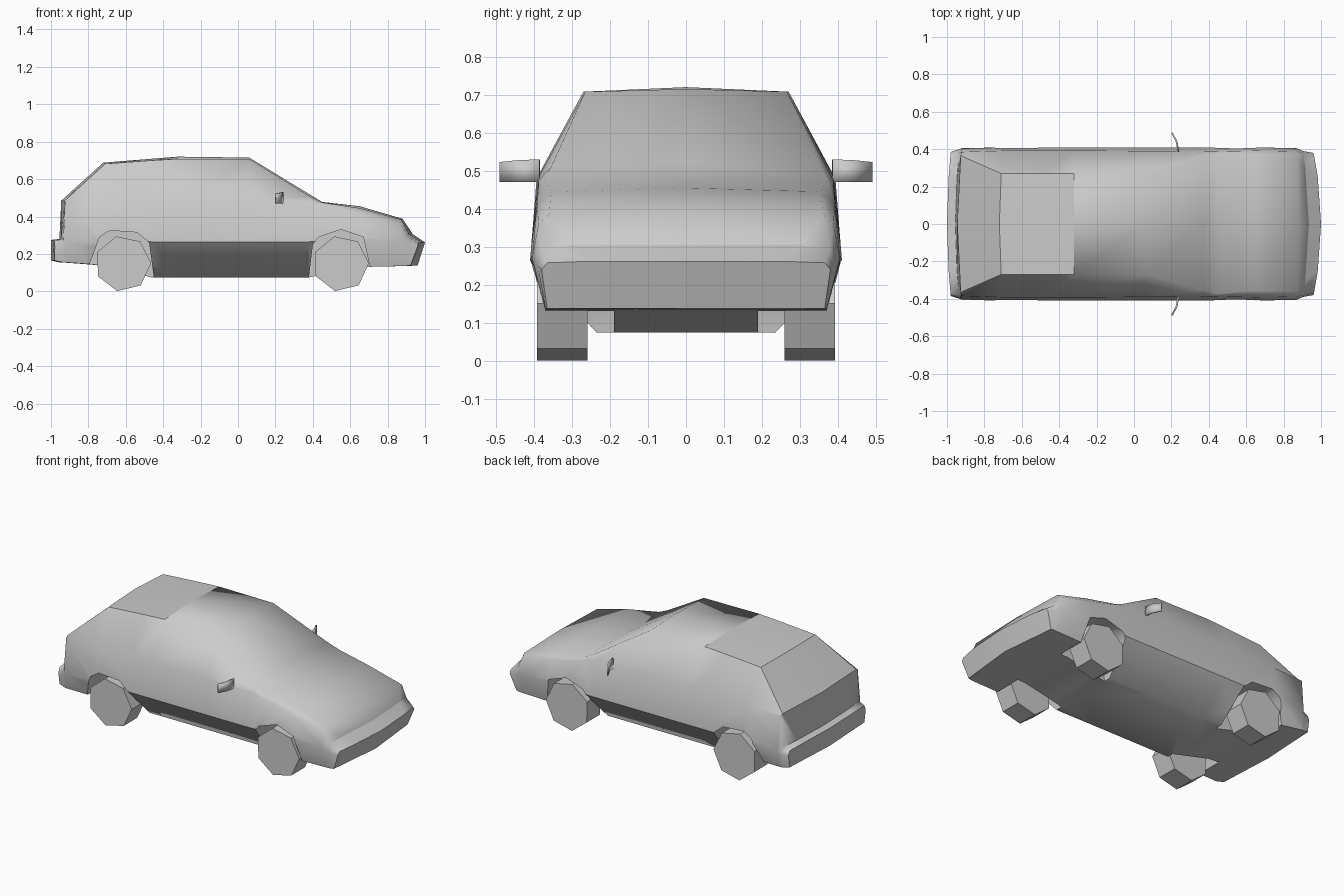
import bpy, bmesh, math

cube = bpy.data.objects.get("Cube")
if cube:
    bpy.data.objects.remove(cube)

GREY = (0.6, 0.6, 0.6, 1)
paint = bpy.data.materials.new("plain_grey")
paint.use_nodes = True
paint.diffuse_color = GREY
paint.node_tree.nodes["Principled BSDF"].inputs["Base Color"].default_value = GREY


def make(name, bm):
    bmesh.ops.recalc_face_normals(bm, faces=bm.faces)
    mesh = bpy.data.meshes.new(name)
    bm.to_mesh(mesh)
    bm.free()
    obj = bpy.data.objects.new(name, mesh)
    bpy.context.collection.objects.link(obj)
    mesh.materials.append(paint)
    return obj


def prism(name, outline, y0, y1):
    """Extrude an x-z outline between two y values."""
    bm = bmesh.new()
    rings = [[bm.verts.new((x, y, z)) for x, z in outline] for y in (y0, y1)]
    for ring in rings:
        bm.faces.new(ring)
    n = len(outline)
    for i in range(n):
        j = (i + 1) % n
        bm.faces.new((rings[0][i], rings[0][j], rings[1][j], rings[1][i]))
    return make(name, bm)


def smooth(obj, degrees):
    bpy.ops.object.select_all(action='DESELECT')
    obj.select_set(True)
    bpy.context.view_layer.objects.active = obj
    bpy.ops.object.shade_smooth_by_angle(angle=math.radians(degrees))


# Body stations: x, bow at the sides, centre top z,
# then (y, z) of roof edge, shoulder, widest line and sill
stations = [
    (-1.0, .02, .275, (.25, .275), (.37, .27), (.385, .24), (.37, .165)),
    (-.955, .02, .28, (.25, .28), (.385, .28), (.4, .25), (.38, .155)),
    (-.945, .02, .485, (.365, .485), (.385, .475), (.405, .26), (.38, .155)),
    (-.72, .02, .688, (.27, .682), (.392, .48), (.41, .27), (.35, .138)),
    (-.46, 0, .709, (.27, .7), (.393, .48), (.41, .265), (.235, .074)),
    (-.32, 0, .72, (.27, .708), (.393, .48), (.41, .265), (.235, .074)),
    (.06, 0, .715, (.265, .708), (.39, .48), (.41, .265), (.235, .074)),
    (.38, 0, .52, (.355, .51), (.388, .475), (.41, .265), (.235, .074)),
    (.45, 0, .478, (.372, .475), (.388, .462), (.41, .27), (.28, .09)),
    (.65, 0, .455, (.355, .445), (.392, .41), (.41, .28), (.37, .13)),
    (.88, -.01, .388, (.36, .385), (.388, .36), (.405, .27), (.37, .135)),
    (.935, -.03, .305, (.3, .305), (.38, .295), (.39, .25), (.37, .137)),
    (1.0, -.04, .262, (.25, .262), (.365, .258), (.38, .24), (.365, .138)),
]
bm = bmesh.new()
rings = []
for x, bow, top, *side in stations:
    half = [(0, top)] + side + [(0, side[-1][1])]
    loop = half + [(-y, z) for y, z in reversed(side)]
    ring = []
    for y, z in loop:
        px = x + bow * (y / .38) ** 2
        if x == 1.0 and z < .2:      # chin tucks back under the nose
            px -= .04
        ring.append(bm.verts.new((px, y, z)))
    rings.append(ring)
n = len(rings[0])
for a, b in zip(rings, rings[1:]):
    for i in range(n):
        j = (i + 1) % n
        bm.faces.new((a[i], a[j], b[j], b[i]))
for r in (rings[0], rings[-1]):      # end caps
    bm.faces.new((r[0], r[1], r[4], r[5]))
    bm.faces.new((r[1], r[2], r[3], r[4]))
    bm.faces.new((r[0], r[9], r[6], r[5]))
    bm.faces.new((r[9], r[8], r[7], r[6]))
body = make("body", bm)

# Wheel arches cut into the body on both sides
front_arch = [(.37, .0), (.4, .25), (.43, .29), (.55, .33), (.67, .29), (.705, .13), (.705, .0)]
rear_arch = [(-.44, .0), (-.475, .26), (-.54, .315), (-.685, .325), (-.74, .29), (-.79, .155), (-.79, .0)]
bpy.context.view_layer.objects.active = body
for label, outline in (("front", front_arch), ("rear", rear_arch)):
    for side, s in (("left", 1), ("right", -1)):
        cutter = prism(f"{label}_{side}_arch_cutter", outline, s * .19, s * .6)
        cut = body.modifiers.new("arch", 'BOOLEAN')
        cut.object = cutter
        cut.solver = 'EXACT'
        bpy.ops.object.modifier_apply(modifier=cut.name)
        bpy.data.objects.remove(cutter)
smooth(body, 62)

# Crisp lines: rear roof panel, rear window, sills, grille and lower edges
for e in body.data.edges:
    a, b = (body.data.vertices[i].co for i in e.vertices)
    mid = (a + b) / 2
    low, high = min(a.z, b.z), max(a.z, b.z)
    roof_side = mid.x < -.3 and low > .482 and a.y * b.y > .01
    roof_back = abs(mid.x + .71) < .02 and low > .67
    roof_front = abs(mid.x + .32) < .01 and low > .7
    window_foot = mid.x < -.92 and low > .47
    sill = high < .29 and abs(mid.y) > .4 and -.5 < mid.x < .46
    grille = mid.x > .9 and .29 < low and high < .31
    floor = high < .17 and abs(mid.y) > .33
    if roof_side or roof_back or roof_front or window_foot or sill or grille or floor:
        e.use_edge_sharp = True
body.data.update()

# Seven-sided wheels
for label, cx in (("front", .55), ("rear", -.615)):
    for side, s in (("left", 1), ("right", -1)):
        pts = []
        for k in range(7):
            t = math.radians(-102) + k * math.tau / 7
            pts.append((cx + .15 * math.cos(t), .148 + .15 * math.sin(t)))
        prism(f"{label}_{side}_wheel", pts, s * .259, s * .392)

# Curved door mirrors
for side, s in (("left", 1), ("right", -1)):
    bm = bmesh.new()
    cols = [(.238, .385, .47, .53), (.228, .44, .47, .528), (.203, .488, .47, .523)]
    lines = [[bm.verts.new((x, s * y, z)) for z in (lo, hi)] for x, y, lo, hi in cols]
    for a, b in zip(lines, lines[1:]):
        bm.faces.new((a[0], b[0], b[1], a[1]))
    mirror = make(f"{side}_mirror", bm)
    thick = mirror.modifiers.new("thickness", 'SOLIDIFY')
    thick.thickness = .009
    thick.offset = 0
    smooth(mirror, 35)
